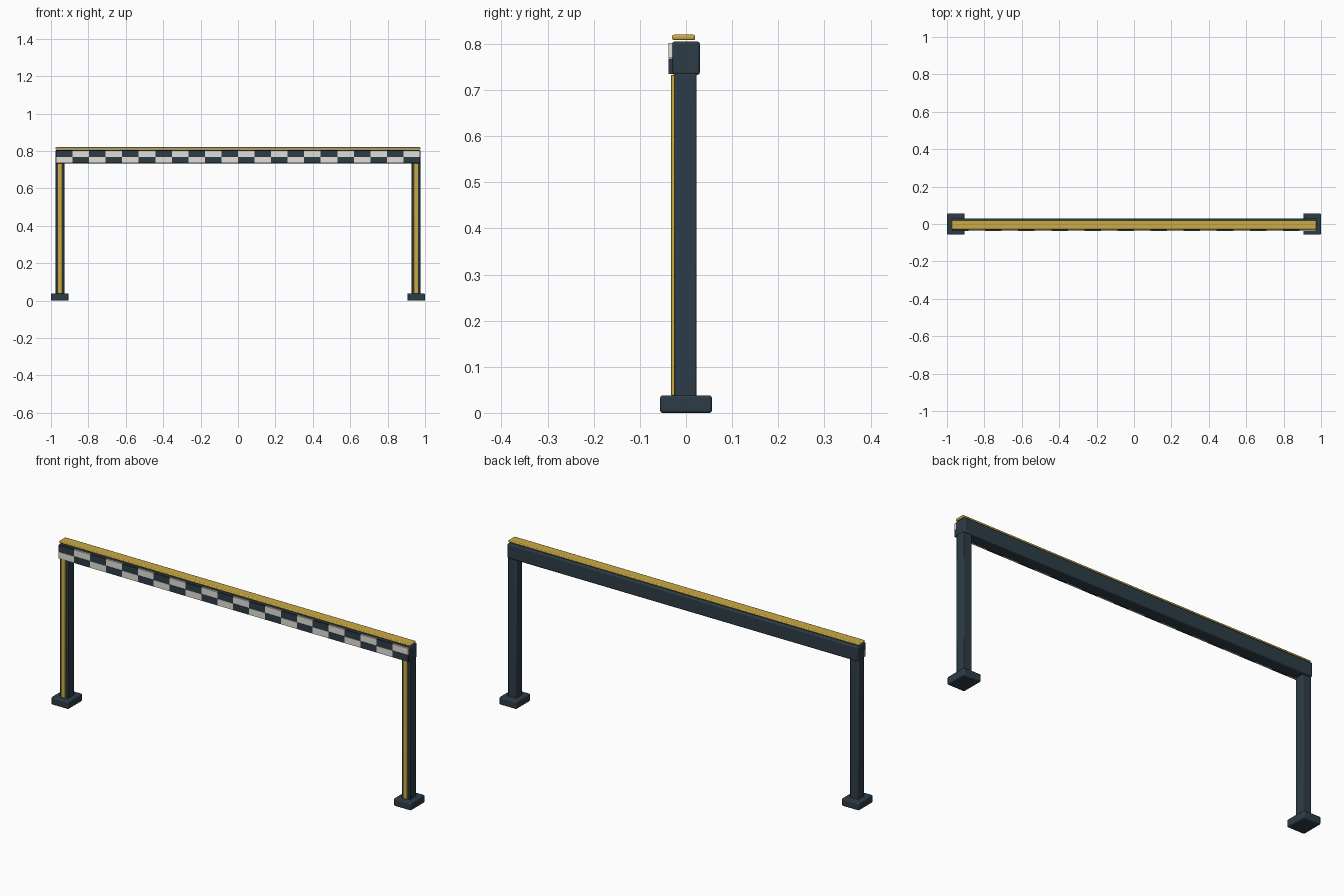
import bpy

cube = bpy.data.objects.get("Cube")
if cube:
    bpy.data.objects.remove(cube, do_unlink=True)


def material(name, rgb):
    m = bpy.data.materials.new(name)
    m.use_nodes = True
    m.diffuse_color = (*rgb, 1)
    m.node_tree.nodes["Principled BSDF"].inputs["Base Color"].default_value = (*rgb, 1)
    return m


navy = material("dark slate", (0.027, 0.046, 0.063))
gold = material("gold", (0.60, 0.41, 0.06))
white = material("off white", (0.76, 0.74, 0.68))


def box(name, low, high, mat, bevel=0.0):
    """Box between two corners, with optional rounded edges."""
    centre = [(a + b) / 2 for a, b in zip(low, high)]
    bpy.ops.mesh.primitive_cube_add(size=1, location=centre)
    ob = bpy.context.object
    ob.name = name
    ob.scale = [b - a for a, b in zip(low, high)]
    bpy.ops.object.transform_apply(location=False, rotation=False, scale=True)
    ob.data.materials.append(mat)
    if bevel:
        mod = ob.modifiers.new("rounded edges", "BEVEL")
        mod.width = bevel
        mod.segments = 2
        bpy.ops.object.shade_smooth_by_angle()
    return ob


HALF = 0.975          # half length of the beam
BEAM_LOW, BEAM_HIGH = 0.733, 0.805
BASE_TOP = 0.038

# Posts with feet and front trim
for side, s in (("left", 1), ("right", -1)):
    foot, post = s * 0.9525, s * 0.951
    box(side + "_foot", (foot - 0.0475, -0.056, 0), (foot + 0.0475, 0.056, BASE_TOP), navy, 0.005)
    box(side + "_post", (post - 0.024, -0.025, BASE_TOP - 0.004),
        (post + 0.024, 0.023, BEAM_LOW + 0.004), navy, 0.004)
    box(side + "_post_trim", (post - 0.012, -0.033, BASE_TOP),
        (post + 0.012, -0.024, BEAM_LOW), gold, 0.002)

# Crossbeam and top rail
box("crossbeam", (-HALF, -0.03, BEAM_LOW), (HALF, 0.03, BEAM_HIGH), navy, 0.005)
box("top_rail", (-HALF, -0.03, 0.808), (HALF, 0.02, 0.82), gold, 0.004)

# Two rows of chequered plates on the front of the beam
COLUMNS = 22
pitch = 2 * (HALF - 0.002) / COLUMNS
for row, z in enumerate((0.735, 0.769)):
    for col in range(COLUMNS):
        x = -HALF + 0.002 + col * pitch
        mat = navy if (row + col) % 2 else white
        box(f"chequer_plate_{row}_{col}", (x, -0.038, z),
            (x + pitch, -0.0295, z + 0.033), mat)
